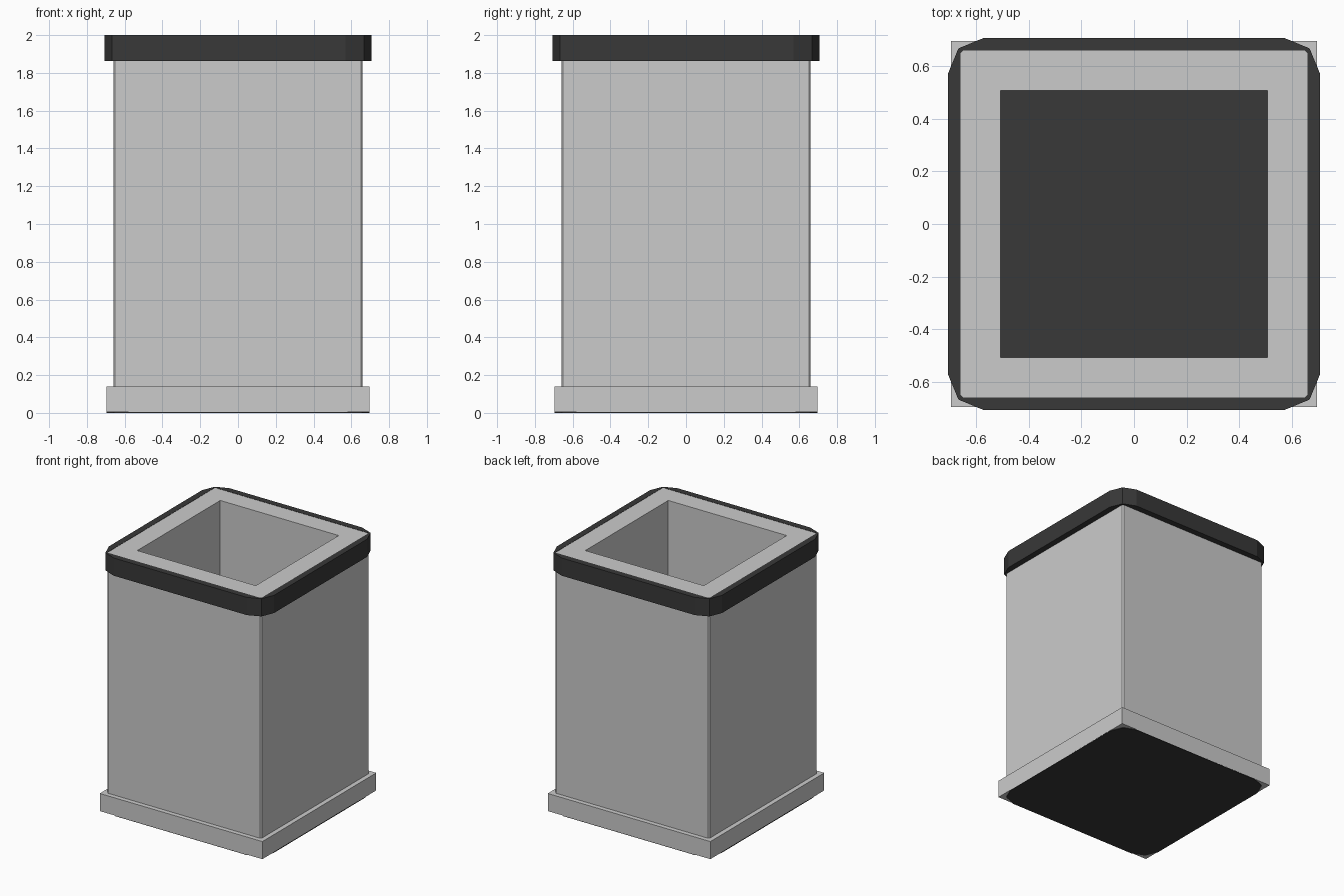
import bpy, bmesh

if "Cube" in bpy.data.objects:
    bpy.data.objects.remove(bpy.data.objects["Cube"])

dark = bpy.data.materials.new("dark_grey")
dark.diffuse_color = (0.04, 0.04, 0.04, 1)
dark.use_nodes = True
dark.node_tree.nodes["Principled BSDF"].inputs["Base Color"].default_value = dark.diffuse_color


def outline(h, c=0.0, d=0.0):
    """Square of half-width h; each corner is cut back by c with a mid point inset by d."""
    corner = [(h, h - c), (h - d, h - d), (h - c, h)]
    pts = []
    for _ in range(4):
        pts += corner
        corner = [(-y, x) for x, y in corner]
    return pts


def finish(bm, name, mat):
    bmesh.ops.remove_doubles(bm, verts=bm.verts, dist=1e-5)
    bmesh.ops.recalc_face_normals(bm, faces=bm.faces)
    me = bpy.data.meshes.new(name)
    bm.to_mesh(me)
    bm.free()
    if mat:
        me.materials.append(mat)
    ob = bpy.data.objects.new(name, me)
    bpy.context.collection.objects.link(ob)
    return ob


def tube(name, outer, inner, z0, z1, mat=None):
    """Closed square tube between two matching outlines."""
    bm = bmesh.new()
    loops = [[bm.verts.new((x, y, z)) for x, y in pts]
             for pts, z in ((outer, z0), (outer, z1), (inner, z1), (inner, z0))]
    n = len(outer)
    for a, b in zip(loops, loops[1:] + loops[:1]):
        for i in range(n):
            j = (i + 1) % n
            bm.faces.new((a[i], a[j], b[j], b[i]))
    return finish(bm, name, mat)


def plate(name, pts, z0, z1, mat=None):
    """Flat slab extruded from an outline."""
    bm = bmesh.new()
    face = bm.faces.new([bm.verts.new((x, y, z0)) for x, y in pts])
    ext = bmesh.ops.extrude_face_region(bm, geom=[face], use_keep_orig=True)
    top = [v for v in ext["geom"] if isinstance(v, bmesh.types.BMVert)]
    bmesh.ops.translate(bm, verts=top, vec=(0, 0, z1 - z0))
    return finish(bm, name, mat)


# Hollow body with thick walls and slightly broken corners
tube("body", outline(0.66, 0.01, 0.005), outline(0.507), 0.006, 1.998)
# Square skirting around the foot
tube("base_flange", outline(0.696), outline(0.655), 0.004, 0.14)
# Dark collar with faceted corners
tube("top_rim", outline(0.707, 0.137, 0.04), outline(0.659, 0.01, 0.005), 1.863, 2.0, dark)
# Dark floor, seen inside and from below
plate("floor_plate", outline(0.696, 0.135, 0.04), 0.0, 0.008, dark)
